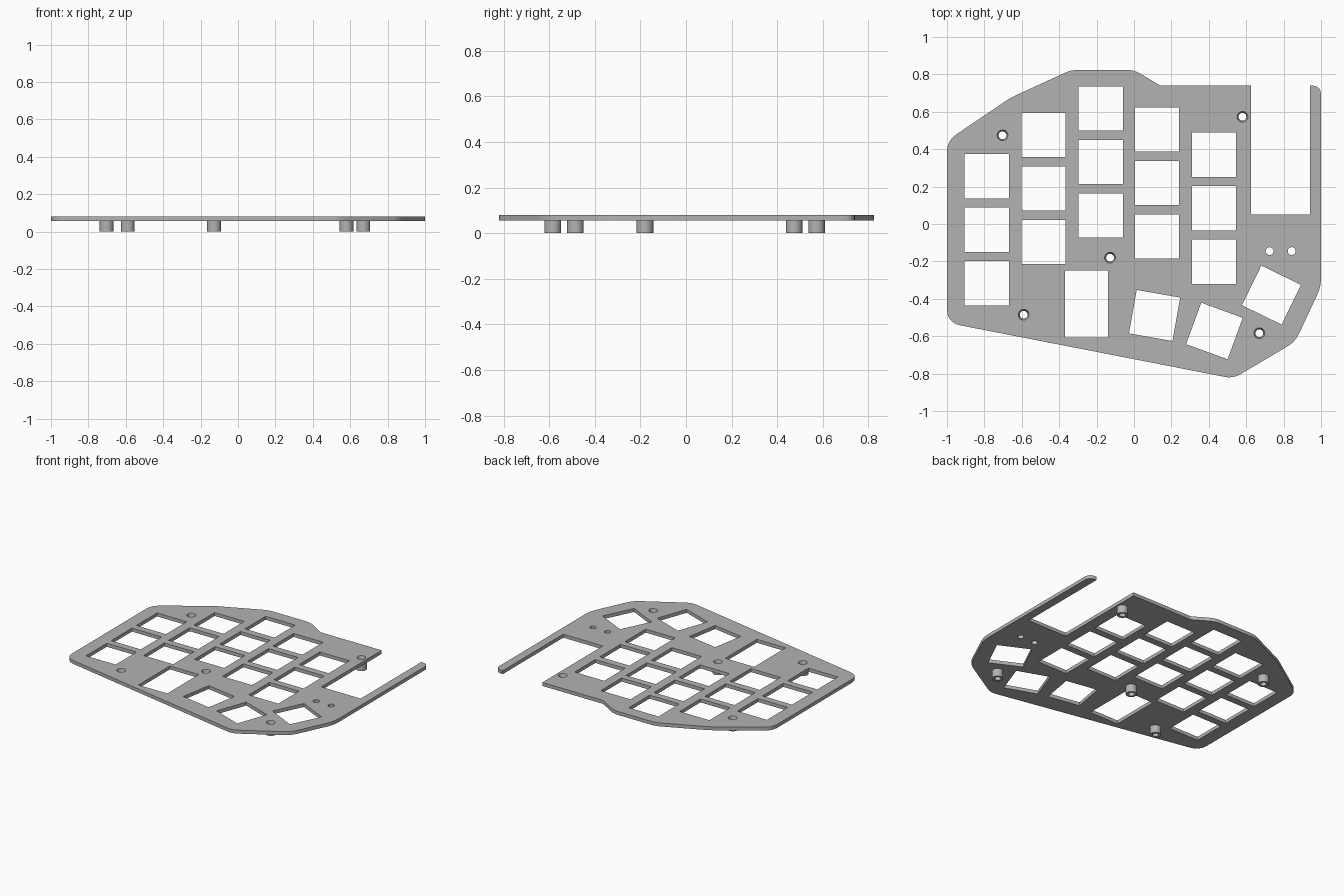
import bpy, bmesh, math
from mathutils import Vector, Matrix

old = bpy.data.objects.get("Cube")
if old:
    bpy.data.objects.remove(old)

PLATE_LOW, PLATE_TOP = 0.056, 0.081
KEY = 0.236
PITCH = 0.286

grey = bpy.data.materials.new("light grey plastic")
grey.use_nodes = True
colour = (0.45, 0.45, 0.45, 1)
grey.diffuse_color = colour
grey.node_tree.nodes["Principled BSDF"].inputs["Base Color"].default_value = colour


def rounded(corners, steps=6):
    """Outline whose corners (x, y, cut length) are replaced with smooth bends."""
    pts = []
    for i, (x, y, cut) in enumerate(corners):
        p = Vector((x, y))
        if not cut:
            pts.append(p)
            continue
        before = Vector(corners[i - 1][:2])
        after = Vector(corners[(i + 1) % len(corners)][:2])
        a = p + (before - p).normalized() * cut
        b = p + (after - p).normalized() * cut
        for s in range(steps + 1):
            t = s / steps
            pts.append(a * (1 - t) ** 2 + p * 2 * t * (1 - t) + b * t * t)
    return pts


def rectangle(x, y, w=KEY, h=KEY, angle=0):
    turn = Matrix.Rotation(math.radians(angle), 2)
    return [Vector((x, y)) + turn @ Vector((sx * w / 2, sy * h / 2))
            for sx, sy in ((-1, -1), (1, -1), (1, 1), (-1, 1))]


def circle(x, y, r, n=32):
    return [Vector((x + r * math.cos(math.tau * i / n), y + r * math.sin(math.tau * i / n)))
            for i in range(n)]


# Plate outline, with the controller bay cut into the back right
outline = rounded([
    (-1, 0.445, 0.06), (-0.66, 0.675, 0.03), (-0.335, 0.824, 0.04), (0.0, 0.824, 0.04),
    (0.14, 0.74, 0), (0.625, 0.74, 0), (0.625, 0.052, 0), (0.94, 0.052, 0),
    (0.94, 0.74, 0), (1, 0.74, 0.05), (1, -0.335, 0.05), (0.862, -0.63, 0.05),
    (0.53, -0.826, 0.045), (-1, -0.528, 0.075)])

# Key openings: five columns, then the thumb row
holes = []
for x, top_y in ((-0.787, 0.255), (-0.483, 0.475), (-0.178, 0.618), (0.123, 0.506), (0.427, 0.37)):
    holes += [rectangle(x, top_y - row * PITCH) for row in range(3)]
holes += [rectangle(-0.253, -0.428, 0.23, 0.358),
          rectangle(0.11, -0.489, angle=-10),
          rectangle(0.43, -0.572, angle=-20),
          rectangle(0.735, -0.38, angle=-26)]

# Screw and pin holes
posts = [(-0.703, 0.474), (0.58, 0.573), (-0.128, -0.18), (-0.59, -0.485), (0.67, -0.584)]
holes += [circle(x, y, 0.029) for x, y in posts]
holes += [circle(x, -0.145, 0.021) for x in (0.725, 0.843)]

# Plate: filled flat curve with thickness, turned into a mesh
curve = bpy.data.curves.new("plate", "CURVE")
curve.dimensions = "2D"
curve.fill_mode = "BOTH"
curve.extrude = (PLATE_TOP - PLATE_LOW) / 2
for loop in [outline] + holes:
    spline = curve.splines.new("POLY")
    spline.points.add(len(loop) - 1)
    for point, p in zip(spline.points, loop):
        point.co = (p.x, p.y, 0, 1)
    spline.use_cyclic_u = True
plate = bpy.data.objects.new("switch_plate", curve)
plate.location.z = (PLATE_TOP + PLATE_LOW) / 2
bpy.context.collection.objects.link(plate)
bpy.ops.object.select_all(action="DESELECT")
plate.select_set(True)
bpy.context.view_layer.objects.active = plate
bpy.ops.object.convert(target="MESH")
plate = bpy.context.object
plate.name = "switch_plate"
bm = bmesh.new()
bm.from_mesh(plate.data)
bmesh.ops.remove_doubles(bm, verts=bm.verts, dist=0.0001)
bmesh.ops.recalc_face_normals(bm, faces=bm.faces)
bm.to_mesh(plate.data)
bm.free()
plate.data.materials.clear()
plate.data.materials.append(grey)

# Standoffs: hollow posts with a funnel that lines the plate hole
profile = [(0.021, 0), (0.0365, 0), (0.0365, PLATE_LOW), (0.029, PLATE_LOW),
           (0.029, PLATE_TOP), (0.021, PLATE_LOW)]
for number, (x, y) in enumerate(posts, 1):
    bm = bmesh.new()
    rings = [[bm.verts.new((p.x, p.y, z)) for p in circle(0, 0, r)] for r, z in profile]
    for i, ring in enumerate(rings):
        following = rings[(i + 1) % len(rings)]
        for j in range(len(ring)):
            k = (j + 1) % len(ring)
            bm.faces.new((ring[j], ring[k], following[k], following[j]))
    bmesh.ops.recalc_face_normals(bm, faces=bm.faces)
    mesh = bpy.data.meshes.new("standoff")
    bm.to_mesh(mesh)
    bm.free()
    mesh.materials.append(grey)
    post = bpy.data.objects.new(f"standoff_{number}", mesh)
    post.location = (x, y, 0)
    bpy.context.collection.objects.link(post)
    post.select_set(True)

bpy.ops.object.shade_smooth_by_angle(angle=math.radians(30))
